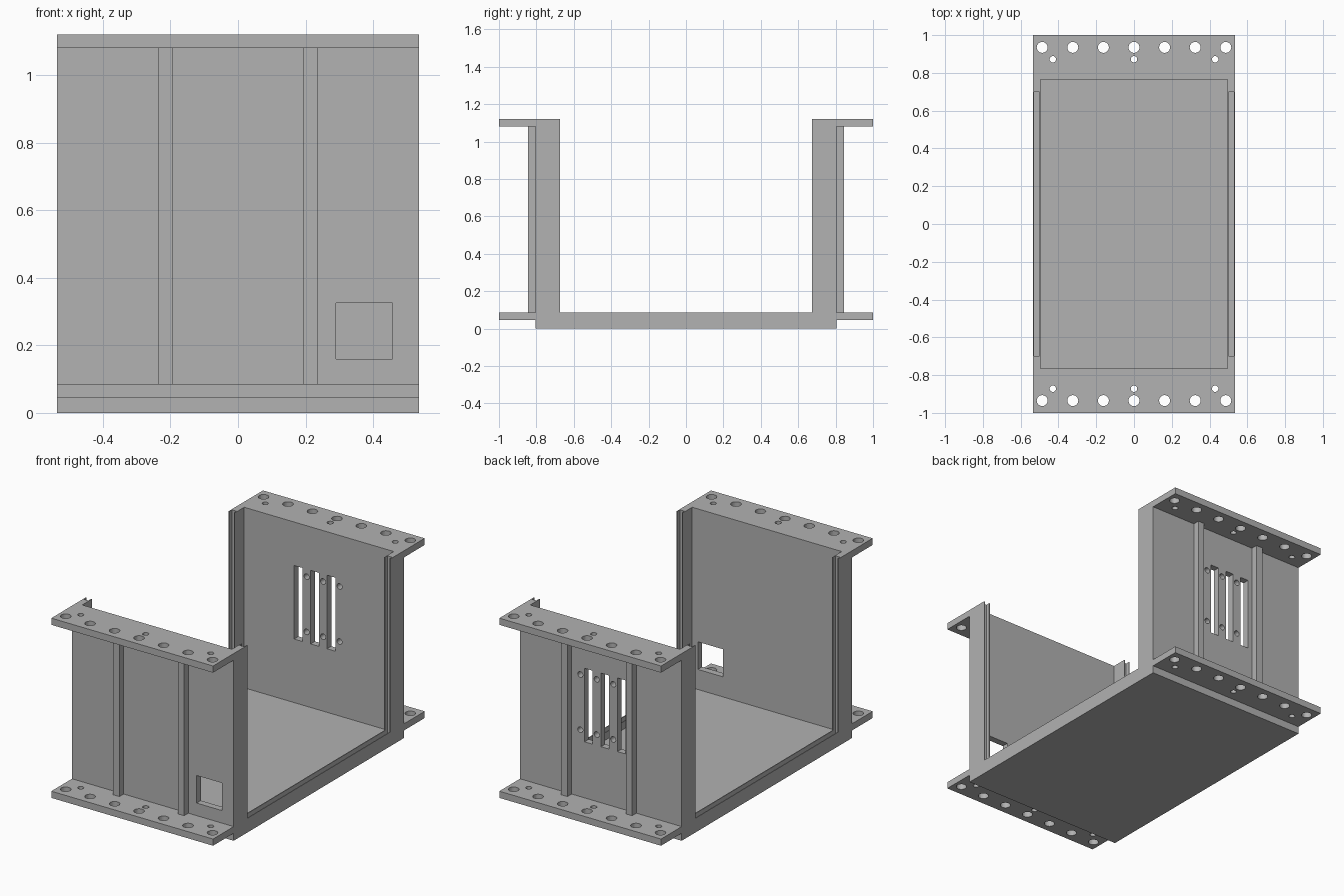
import bpy, bmesh
from mathutils import Matrix

cube = bpy.data.objects.get("Cube")
if cube:
    bpy.data.objects.remove(cube, do_unlink=True)

GREY = (0.445, 0.445, 0.445, 1)
mat = bpy.data.materials.new("plain grey")
mat.use_nodes = True
mat.diffuse_color = GREY
mat.node_tree.nodes["Principled BSDF"].inputs["Base Color"].default_value = GREY

W, WALL, TOP, RIM, T = 0.535, 0.805, 1.12, 0.085, 0.04


def to_object(name, bm):
    bmesh.ops.recalc_face_normals(bm, faces=bm.faces[:])
    mesh = bpy.data.meshes.new(name)
    bm.to_mesh(mesh)
    bm.free()
    mesh.materials.append(mat)
    obj = bpy.data.objects.new(name, mesh)
    bpy.context.collection.objects.link(obj)
    return obj


def add_box(bm, x0, x1, y0, y1, z0, z1):
    centre = Matrix.Translation(((x0 + x1) / 2, (y0 + y1) / 2, (z0 + z1) / 2))
    size = Matrix.Diagonal((x1 - x0, y1 - y0, z1 - z0, 1))
    bmesh.ops.create_cube(bm, size=1, matrix=centre @ size)


def add_hole(bm, x, y, z, radius, axis="Z"):
    turn = Matrix.Rotation(1.5707963, 4, "X") if axis == "Y" else Matrix()
    bmesh.ops.create_cone(bm, cap_ends=True, segments=24, radius1=radius, radius2=radius,
                          depth=0.2, matrix=Matrix.Translation((x, y, z)) @ turn)


def cut(obj, bm):
    cutter = to_object("cutter", bm)
    cutter.hide_render = True
    mod = obj.modifiers.new("cut", "BOOLEAN")
    mod.operation, mod.solver, mod.object = "DIFFERENCE", "EXACT", cutter
    bpy.context.view_layer.objects.active = obj
    bpy.ops.object.modifier_apply(modifier=mod.name)
    bpy.data.objects.remove(cutter, do_unlink=True)


# U-shaped housing from a side profile
half = [(WALL, 0), (WALL, TOP), (0.675, TOP), (0.675, RIM)]
profile = half + [(-y, z) for y, z in reversed(half)]
bm = bmesh.new()
face = bm.faces.new([bm.verts.new((-W, y, z)) for y, z in profile])
ext = bmesh.ops.extrude_face_region(bm, geom=[face])
bmesh.ops.translate(bm, vec=(2 * W, 0, 0),
                    verts=[v for v in ext["geom"] if isinstance(v, bmesh.types.BMVert)])
housing = to_object("housing", bm)

# Recessed interior
bm = bmesh.new()
add_box(bm, -0.495, 0.495, -0.765, 0.765, T, 2)
cut(housing, bm)

# Sliding-panel grooves in both rims
bm = bmesh.new()
for x0 in (-0.53, 0.5):
    add_box(bm, x0, x0 + 0.03, -0.7, 0.7, 0.06, 2)
cut(housing, bm)

# Front window, back slots and their screw holes
bm = bmesh.new()
add_box(bm, 0.29, 0.457, -0.9, -0.7, 0.16, 0.325)
for x in (-0.137, -0.028, 0.081):
    add_box(bm, x - 0.027, x + 0.027, 0.7, 0.9, 0.42, 0.86)
    for z in (0.485, 0.815):
        add_hole(bm, x + 0.055, 0.785, z, 0.017, "Y")
cut(housing, bm)

# Drilled flanges and vertical ribs on both ends
for end, s in (("front", -1), ("back", 1)):
    for level, z in (("lower", RIM - T), ("upper", TOP - T)):
        bm = bmesh.new()
        add_box(bm, -W, W, *sorted((s * WALL, s)), z, z + T)
        flange = to_object(f"{end}_{level}_flange", bm)
        bm = bmesh.new()
        for i in range(-3, 4):
            add_hole(bm, i * 0.162, s * 0.935, z, 0.029)
        for i in (-1, 0, 1):
            add_hole(bm, i * 0.43, s * 0.872, z, 0.017)
        cut(flange, bm)
    for side, x in (("right", -0.214), ("left", 0.214)):
        bm = bmesh.new()
        add_box(bm, x - 0.021, x + 0.021, *sorted((s * WALL, s * 0.845)), RIM, TOP - T)
        to_object(f"{end}_{side}_rib", bm)
